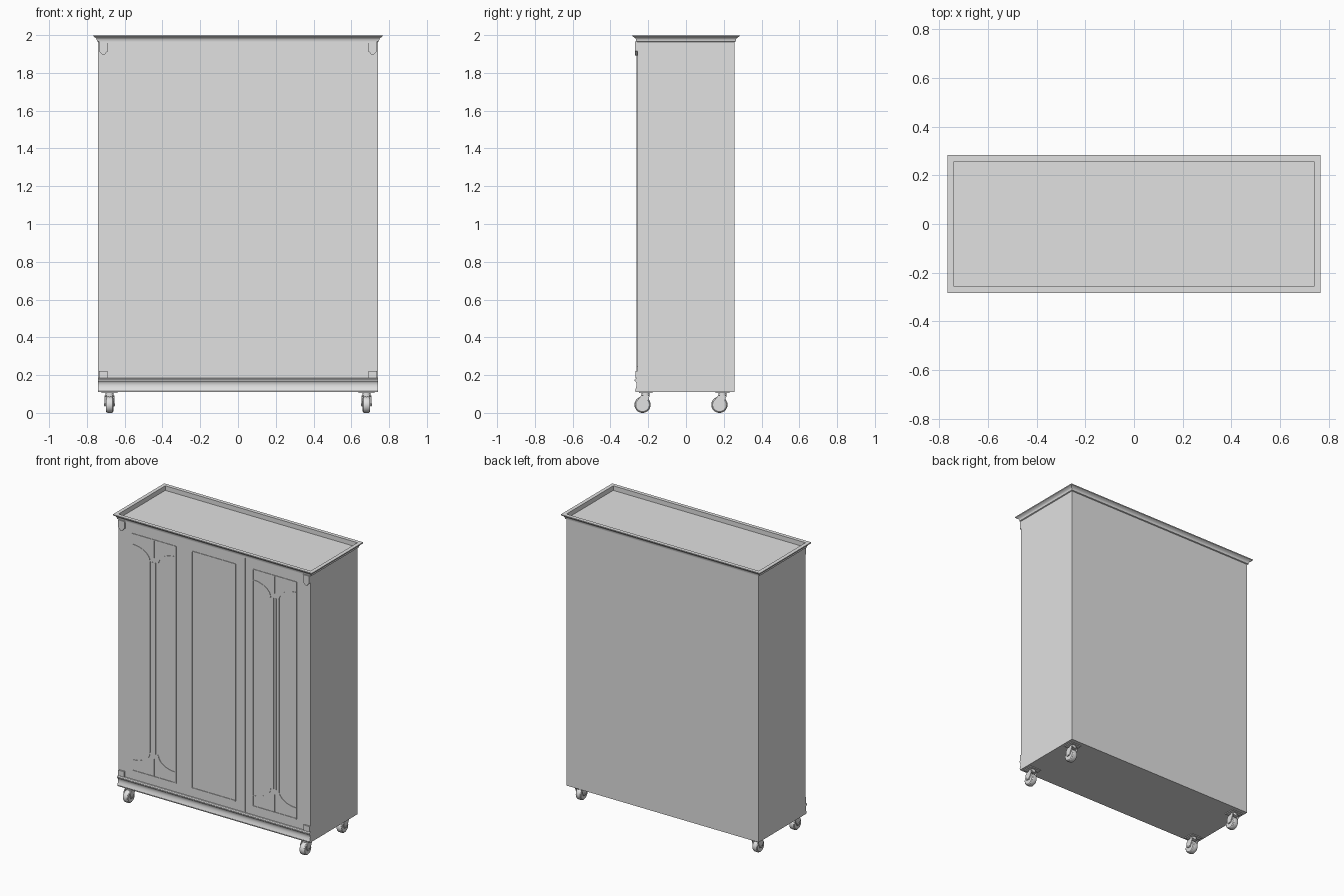
import bpy, bmesh, math

if "Cube" in bpy.data.objects:
    bpy.data.objects.remove(bpy.data.objects["Cube"])

grey = bpy.data.materials.new("plain_grey")
grey.diffuse_color = (0.75, 0.75, 0.75, 1)
grey.use_nodes = True
grey.node_tree.nodes["Principled BSDF"].inputs["Base Color"].default_value = grey.diffuse_color

FRONT = -0.257   # y of the door faces
HX, HY = 0.74, 0.257


def finish(name, bm):
    bmesh.ops.recalc_face_normals(bm, faces=bm.faces)
    me = bpy.data.meshes.new(name)
    bm.to_mesh(me)
    bm.free()
    me.materials.append(grey)
    ob = bpy.data.objects.new(name, me)
    bpy.context.collection.objects.link(ob)
    return ob


def add_box(bm, x0, x1, y0, y1, z0, z1):
    vs = bmesh.ops.create_cube(bm, size=1)["verts"]
    for v in vs:
        v.co = ((x0 + x1) / 2 + v.co.x * (x1 - x0),
                (y0 + y1) / 2 + v.co.y * (y1 - y0),
                (z0 + z1) / 2 + v.co.z * (z1 - z0))


def box(name, *dims):
    bm = bmesh.new()
    add_box(bm, *dims)
    return finish(name, bm)


def prism(bm, pts, axis, a, b):
    """Extrude a closed profile along x (pts are y,z) or y (pts are x,z)."""
    def place(p, t):
        return (t, p[0], p[1]) if axis == "x" else (p[0], t, p[1])
    r0 = [bm.verts.new(place(p, a)) for p in pts]
    r1 = [bm.verts.new(place(p, b)) for p in pts]
    bm.faces.new(r0)
    bm.faces.new(r1[::-1])
    n = len(pts)
    for i in range(n):
        j = (i + 1) % n
        bm.faces.new((r0[i], r1[i], r1[j], r0[j]))


def strip(bm, pts, w=0.006, h=0.004):
    """Thin moulding following x,z points on the door face."""
    left, right = [], []
    for i, (x, z) in enumerate(pts):
        p, q = pts[max(i - 1, 0)], pts[min(i + 1, len(pts) - 1)]
        dx, dz = q[0] - p[0], q[1] - p[1]
        k = w / 2 / math.hypot(dx, dz)
        left.append((x - dz * k, z + dx * k))
        right.append((x + dz * k, z - dx * k))
    prism(bm, left + right[::-1], "y", FRONT - h, FRONT + 0.002)


def disc(r, cy, cz, n=32):
    return [(cy + r * math.cos(2 * math.pi * i / n),
             cz + r * math.sin(2 * math.pi * i / n)) for i in range(n)]


# Cabinet body, its top is the sunken floor inside the cornice
box("cabinet_body", -HX, HX, FRONT, HY, 0.11, 1.968)

# Cornice: a moulded rim swept around the rectangle
bm = bmesh.new()
profile = [(0, 1.964), (0.007, 1.967), (0.008, 1.977), (0.012, 1.984),
           (0.019, 1.989), (0.026, 1.993), (0.026, 2.0), (0, 2.0)]
rings = []
for o, z in profile:
    x, y = HX + o, HY + o
    rings.append([bm.verts.new(c) for c in
                  ((-x, -y, z), (x, -y, z), (x, y, z), (-x, y, z))])
for k in range(len(rings)):
    a, b = rings[k], rings[(k + 1) % len(rings)]
    for i in range(4):
        j = (i + 1) % 4
        bm.faces.new((a[i], a[j], b[j], b[i]))
finish("cornice", bm)

# Coved plinth across the front
bm = bmesh.new()
cove = [(FRONT + 0.01, 0.11), (-0.266, 0.11), (-0.269, 0.12), (-0.265, 0.132),
        (-0.262, 0.145), (-0.263, 0.158), (-0.268, 0.167), (-0.272, 0.17),
        (-0.272, 0.177), (-0.266, 0.183), (FRONT + 0.01, 0.185)]
prism(bm, cove, "x", -HX, HX)
finish("plinth", bm)

# Corner brackets at the top and corner blocks at the bottom
for s, side in ((-1, "left"), (1, "right")):
    bm = bmesh.new()
    outline = [(0.737, 1.966), (0.737, 1.915), (0.728, 1.908), (0.72, 1.898),
               (0.712, 1.893), (0.704, 1.898), (0.697, 1.908), (0.687, 1.915),
               (0.687, 1.966)]
    prism(bm, [(s * x, z) for x, z in outline], "y", -0.269, FRONT + 0.01)
    finish(side + "_top_bracket", bm)
    xs = sorted((s * 0.69, s * 0.737))
    box(side + "_bottom_block", *xs, -0.267, FRONT + 0.01, 0.185, 0.223)

# Bead under the cornice and cover strip between the doors
box("top_bead", -0.687, 0.687, -0.262, FRONT + 0.01, 1.958, 1.968)
box("door_cover_strip", 0.222, 0.238, -0.262, FRONT + 0.01, 0.185, 1.958)

# Door panel mouldings
Z0, Z1 = 0.245, 1.892
for name, cx, fancy in (("left", -0.466, True), ("middle", -0.007, False),
                        ("right", 0.463, True)):
    bm = bmesh.new()
    hw = 0.168
    for s in (-1, 1):
        strip(bm, [(cx + s * hw, Z0), (cx + s * hw, Z1)])
    for z in (Z0, Z1):
        strip(bm, [(cx - hw, z), (cx + hw, z)])
    if fancy:
        # Reeded centre column
        for k in (-1.5, -0.5, 0.5, 1.5):
            strip(bm, [(cx + k * 0.021, 0.405), (cx + k * 0.021, 1.735)], 0.007)
        # Curved spandrels and short centre lines, top and bottom
        for v in (-1, 1):
            zm = (Z0 + Z1) / 2
            for s in (-1, 1):
                arc = []
                for i in range(9):
                    t = math.pi / 2 * i / 8
                    arc.append((cx + s * (hw - 0.136 * math.sin(t)),
                                zm + v * (0.665 + 0.085 * math.cos(t))))
                strip(bm, arc, 0.005, 0.003)
            strip(bm, [(cx, zm + v * 0.70), (cx, zm + v * (Z1 - zm))], 0.004, 0.003)
    finish(name + "_panel_moulding", bm)

# Casters: plate, swivel neck, fork, wheel and hub
for sx, side in ((-1, "left"), (1, "right")):
    for cy, end in ((-0.23, "front"), (0.177, "back")):
        tag = f"{end}_{side}_caster_"
        cx, sy, cz = sx * 0.68, cy + 0.016, 0.043
        box(tag + "plate", cx - 0.042, cx + 0.042, sy - 0.036, sy + 0.036, 0.104, 0.111)

        bm = bmesh.new()
        ret = bmesh.ops.create_cone(bm, cap_ends=True, segments=24,
                                    radius1=0.022, radius2=0.022, depth=0.022)
        bmesh.ops.translate(bm, verts=ret["verts"], vec=(cx, sy, 0.095))
        finish(tag + "neck", bm)

        bm = bmesh.new()
        cheek = [(cy - 0.013, cz - 0.008), (cy + 0.013, cz - 0.008),
                 (cy + 0.032, cz + 0.03), (sy + 0.022, 0.093),
                 (sy - 0.022, 0.093), (cy - 0.022, cz + 0.03)]
        for s in (-1, 1):
            prism(bm, cheek, "x", cx + s * 0.021, cx + s * 0.026)
        add_box(bm, cx - 0.026, cx + 0.026, sy - 0.022, sy + 0.022, 0.087, 0.093)
        finish(tag + "fork", bm)

        # Wheel with rounded tyre shoulders
        bm = bmesh.new()
        steps = [(-0.02, 0.036), (-0.016, 0.041), (-0.01, 0.043),
                 (0.01, 0.043), (0.016, 0.041), (0.02, 0.036)]
        loops = [[bm.verts.new((cx + x, p[0], p[1])) for p in disc(r, cy, cz)]
                 for x, r in steps]
        for a, b in zip(loops, loops[1:]):
            for i in range(32):
                j = (i + 1) % 32
                bm.faces.new((a[i], a[j], b[j], b[i]))
        bm.faces.new(loops[0])
        bm.faces.new(loops[-1])
        finish(tag + "wheel", bm)

        bm = bmesh.new()
        prism(bm, disc(0.008, cy, cz, 6), "x", cx - 0.029, cx + 0.029)
        finish(tag + "axle", bm)

# Smooth the round parts while keeping sharp edges
for ob in bpy.context.scene.objects:
    ob.select_set(True)
    bpy.context.view_layer.objects.active = ob
bpy.ops.object.shade_smooth_by_angle(angle=math.radians(30))
